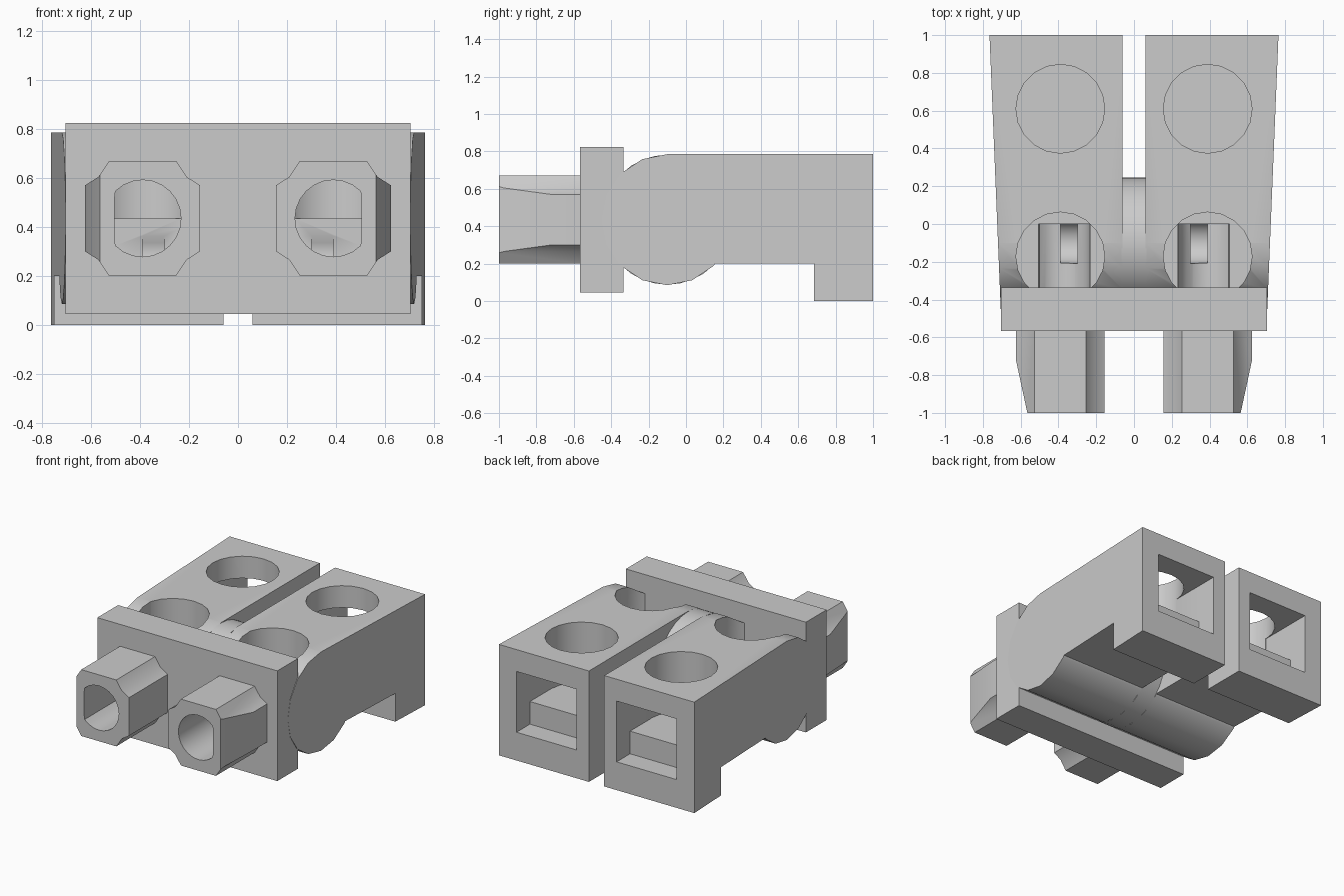
import bpy, bmesh
from math import sin, cos, pi, radians

if "Cube" in bpy.data.objects:
    bpy.data.objects.remove(bpy.data.objects["Cube"])

grey = bpy.data.materials.new("light_grey")
grey.use_nodes = True
grey.diffuse_color = (0.6, 0.6, 0.6, 1)
grey.node_tree.nodes["Principled BSDF"].inputs["Base Color"].default_value = grey.diffuse_color

CX, CZ = 0.39, 0.435      # centre of each bore
WELL = 0.235              # radius of the top wells


def loft(name, ring_a, ring_b):
    """Closed solid between two matching rings of points."""
    bm = bmesh.new()
    a = [bm.verts.new(p) for p in ring_a]
    b = [bm.verts.new(p) for p in ring_b]
    bm.faces.new(a)
    bm.faces.new(b[::-1])
    for i in range(len(a)):
        j = (i + 1) % len(a)
        bm.faces.new((a[i], b[i], b[j], a[j]))
    bmesh.ops.recalc_face_normals(bm, faces=bm.faces)
    mesh = bpy.data.meshes.new(name)
    bm.to_mesh(mesh)
    bm.free()
    mesh.materials.append(grey)
    obj = bpy.data.objects.new(name, mesh)
    bpy.context.collection.objects.link(obj)
    return obj


def box(name, x0, x1, y0, y1, z0, z1):
    base = [(x0, y0), (x1, y0), (x1, y1), (x0, y1)]
    return loft(name, [(x, y, z0) for x, y in base], [(x, y, z1) for x, y in base])


def circle(u, v, r, n=20):
    return [(u + r * cos(2 * pi * i / n), v + r * sin(2 * pi * i / n)) for i in range(n)]


def cut(obj, cutters):
    bpy.context.view_layer.objects.active = obj
    for c in cutters:
        mod = obj.modifiers.new("cut", "BOOLEAN")
        mod.operation = "DIFFERENCE"
        mod.solver = "EXACT"
        mod.object = c
        bpy.ops.object.modifier_apply(modifier=mod.name)
        bpy.data.objects.remove(c)


def smooth(obj):
    bpy.ops.object.select_all(action="DESELECT")
    obj.select_set(True)
    bpy.context.view_layer.objects.active = obj
    bpy.ops.object.shade_smooth_by_angle(angle=radians(30))


def bore(s, y0, y1):
    """Round front bore with a flat on its outer side."""
    ring = [(s * min(x, 0.505), z) for x, z in circle(CX, CZ, 0.157, 24)]
    return loft("bore_cutter", [(x, y0, z) for x, z in ring], [(x, y1, z) for x, z in ring])


def well(s, y, floor):
    ring = circle(s * CX, y, WELL)
    return loft("well_cutter", [(a, b, floor) for a, b in ring], [(a, b, 1) for a, b in ring])


def outer(y):
    return 0.765 - 0.041 * (1 - y)


# Side outline of the body: rounded nose, flat top, foot at the back
nose = [(-0.1 + 0.35 * cos(a), CZ + 0.35 * sin(a))
        for a in [pi / 2 + i * pi / 8 for i in range(11)]]
outline = nose + [(0.155, 0.2), (0.685, 0.2), (0.685, 0), (1, 0), (1, 0.785)]

# Nozzle outline with notched corners
quarter = [(0.235, 0.135), (0.18, 0.17), (0.137, 0.235)]
half = quarter + [(-u, v) for u, v in quarter[::-1]]
nozzle_ring = half + [(-u, -v) for u, v in half]

for s, side in ((1, "left"), (-1, "right")):
    body = loft(side + "_body",
                [(s * 0.06, y, z) for y, z in outline],
                [(s * outer(y), y, z) for y, z in outline])
    xs = sorted((s * 0.157, s * 0.627))
    gx = sorted((s * 0.3, s * 0.39))
    groove = circle(-0.095, 0.3, 0.115)
    cut(body, [
        well(s, -0.172, CZ),
        bore(s, -0.6, 0.0),
        loft("groove_cutter", [(gx[0], y, z) for y, z in groove],
             [(gx[1], y, z) for y, z in groove]),
        well(s, 0.61, 0.36),
        box("tunnel_cutter", *xs, 0.6, 1.1, 0.36, 0.63),
        box("pocket_cutter", *xs, 0.85, 1.1, 0.2, 0.63),
    ])
    smooth(body)

    nozzle = loft(side + "_nozzle",
                  [(s * (CX + u), -1, CZ + v) for u, v in nozzle_ring],
                  [(s * (CX + u), -0.56, CZ + v) for u, v in nozzle_ring])
    # Slanted cut on the outer flank, towards the tip
    wedge = [(0.625, -0.72), (0.5604, -1.02), (0.8, -1.02), (0.8, -0.72)]
    cut(nozzle, [
        loft("wedge_cutter", [(s * x, y, 0) for x, y in wedge],
             [(s * x, y, 1) for x, y in wedge]),
        bore(s, -1.1, -0.5),
    ])
    smooth(nozzle)

# Barrel joining the two halves
barrel_ring = circle(-0.1, CZ, 0.347, 32)
barrel = loft("centre_barrel", [(-0.065, y, z) for y, z in barrel_ring],
              [(0.065, y, z) for y, z in barrel_ring])
smooth(barrel)

# Front plate
plate = box("front_plate", -0.705, 0.705, -0.567, -0.335, 0.045, 0.825)
cut(plate, [bore(1, -0.7, -0.2), bore(-1, -0.7, -0.2)])
smooth(plate)
